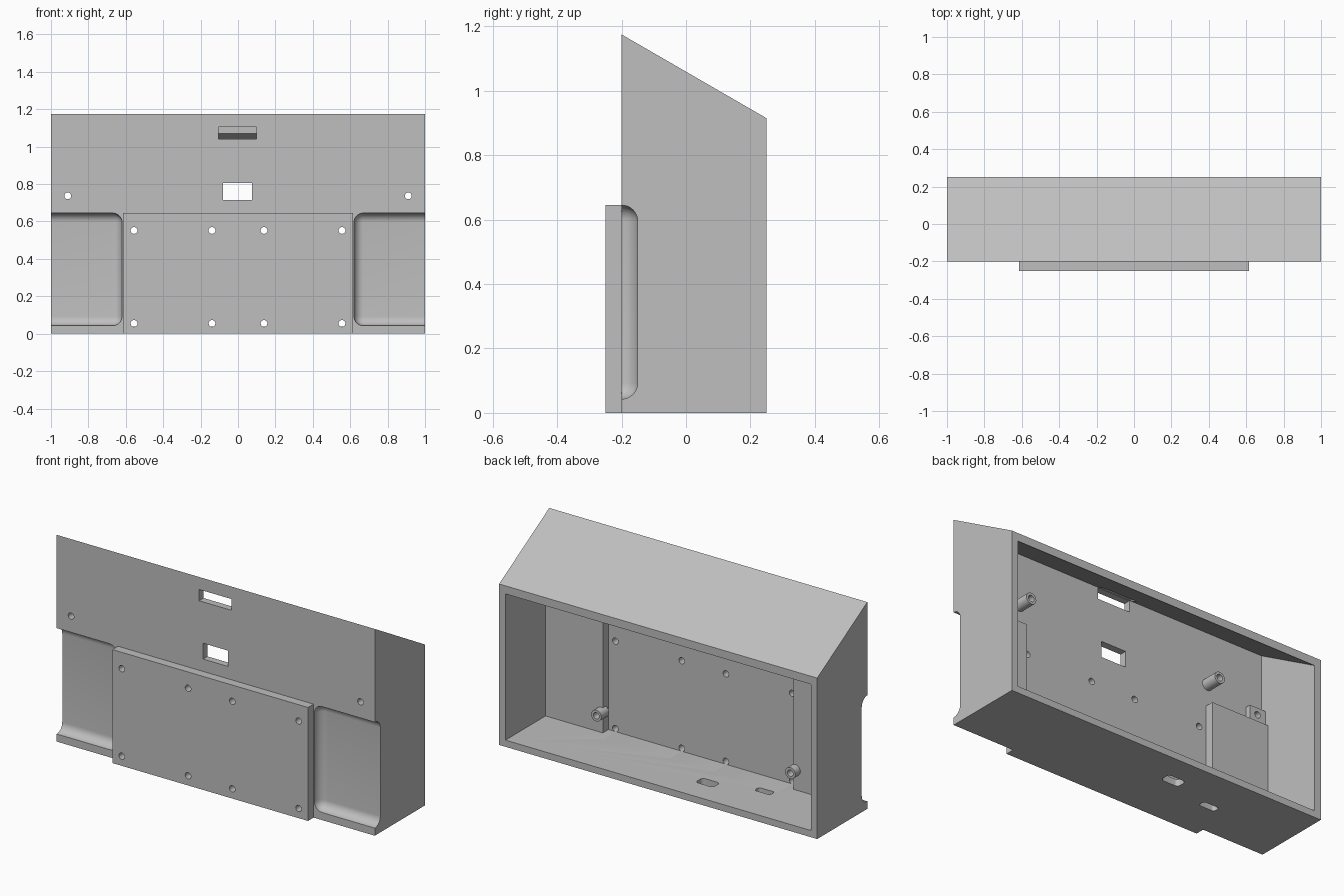
import bpy, bmesh, math
from mathutils import Matrix, Vector

if "Cube" in bpy.data.objects:
    bpy.data.objects.remove(bpy.data.objects["Cube"])

grey = bpy.data.materials.new("light_grey")
grey.diffuse_color = (0.52, 0.52, 0.52, 1)
grey.use_nodes = True
grey.node_tree.nodes["Principled BSDF"].inputs["Base Color"].default_value = grey.diffuse_color


def make(name, bm):
    bmesh.ops.recalc_face_normals(bm, faces=bm.faces)
    me = bpy.data.meshes.new(name)
    bm.to_mesh(me)
    bm.free()
    me.materials.append(grey)
    ob = bpy.data.objects.new(name, me)
    bpy.context.collection.objects.link(ob)
    return ob


def box(name, x, y, z, round_all=0.0, round_z=0.0):
    """Box from (min, max) pairs; optionally round all or only vertical edges."""
    bm = bmesh.new()
    bmesh.ops.create_cube(bm, size=1)
    for v in bm.verts:
        v.co = Vector([r[0] if c < 0 else r[1] for c, r in zip(v.co, (x, y, z))])
    edges = list(bm.edges) if round_all else [
        e for e in bm.edges if abs(e.verts[0].co.z - e.verts[1].co.z) > 1e-4]
    if round_all or round_z:
        bmesh.ops.bevel(bm, geom=edges, offset=round_all or round_z, segments=8,
                        profile=0.5, affect='EDGES')
    return make(name, bm)


def rod(name, x, z, y0, y1, r):
    """Cylinder along y."""
    bm = bmesh.new()
    m = Matrix.Translation((x, (y0 + y1) / 2, z)) @ Matrix.Rotation(math.pi / 2, 4, 'X')
    bmesh.ops.create_cone(bm, cap_ends=True, segments=32, radius1=r, radius2=r,
                          depth=y1 - y0, matrix=m)
    return make(name, bm)


def prism(name, profile, half):
    """Extrude a (y, z) profile along x."""
    bm = bmesh.new()
    f = bm.faces.new([bm.verts.new((-half, y, z)) for y, z in profile])
    ext = bmesh.ops.extrude_face_region(bm, geom=[f])
    bmesh.ops.translate(bm, vec=(2 * half, 0, 0),
                        verts=[v for v in ext["geom"] if isinstance(v, bmesh.types.BMVert)])
    return make(name, bm)


def combine(target, tool, op):
    mod = target.modifiers.new("bool", 'BOOLEAN')
    mod.operation, mod.solver, mod.object = op, 'EXACT', tool
    bpy.context.view_layer.objects.active = target
    bpy.ops.object.modifier_apply(modifier=mod.name)
    bpy.data.objects.remove(tool, do_unlink=True)


# Outer shell with sloping roof, hollowed out from the back
slope = (0.915 - 1.175) / 0.45
roof = lambda y: 1.175 + (y + 0.2) * slope - 0.046
shell = prism("enclosure_shell", [(-0.2, 0), (0.25, 0), (0.25, 0.915), (-0.2, 1.175)], 1.0)
add = lambda tool: combine(shell, tool, 'UNION')
cut = lambda tool: combine(shell, tool, 'DIFFERENCE')
cut(prism("cavity", [(-0.16, 0.038), (0.35, 0.038), (0.35, roof(0.35)), (-0.16, roof(-0.16))], 0.96))

# Raised front plate
add(box("front_plate", (-0.615, 0.615), (-0.25, -0.18), (0, 0.645)))

for s in (-1, 1):
    span = lambda a, b: tuple(sorted((s * a, s * b)))
    # Inner backing of the side recess, and screw pad above it
    add(box("recess_backing", span(0.6, 0.98), (-0.18, -0.11), (0.02, 0.685)))
    add(box("screw_pad", span(0.86, 0.98), (-0.18, -0.13), (0.66, 0.775)))
    # Rounded side recess in the front
    cut(box("recess", span(0.62, 1.2), (-0.4, -0.15), (0.043, 0.645), round_all=0.05))
    # Inner mounting posts with blind holes
    for z in (0.15, 0.81):
        add(rod("post", s * 0.61, z, -0.135 if z < 0.5 else -0.18, -0.065, 0.032))
        cut(rod("post_hole", s * 0.61, z, -0.105, 0.0, 0.018))
    # Screw holes through the front
    cut(rod("screw_hole", s * 0.91, 0.737, -0.3, 0.0, 0.018))
    for x in (0.139, 0.556):
        for z in (0.055, 0.552):
            cut(rod("plate_hole", s * x, z, -0.3, -0.05, 0.018))

# Front windows
cut(box("upper_window", (-0.105, 0.1), (-0.3, -0.1), (1.04, 1.104)))
cut(box("lower_window", (-0.08, 0.076), (-0.3, -0.1), (0.715, 0.805)))

# Cable slots in the floor
cut(box("wide_slot", (-0.245, -0.135), (0.045, 0.108), (-0.1, 0.08), round_z=0.02))
cut(box("narrow_slot", (-0.54, -0.44), (-0.027, 0.015), (-0.1, 0.08), round_z=0.015))

# Smooth rounded parts, keep edges sharp
bpy.ops.object.select_all(action='DESELECT')
shell.select_set(True)
bpy.context.view_layer.objects.active = shell
bpy.ops.object.shade_smooth_by_angle(angle=math.radians(30))
